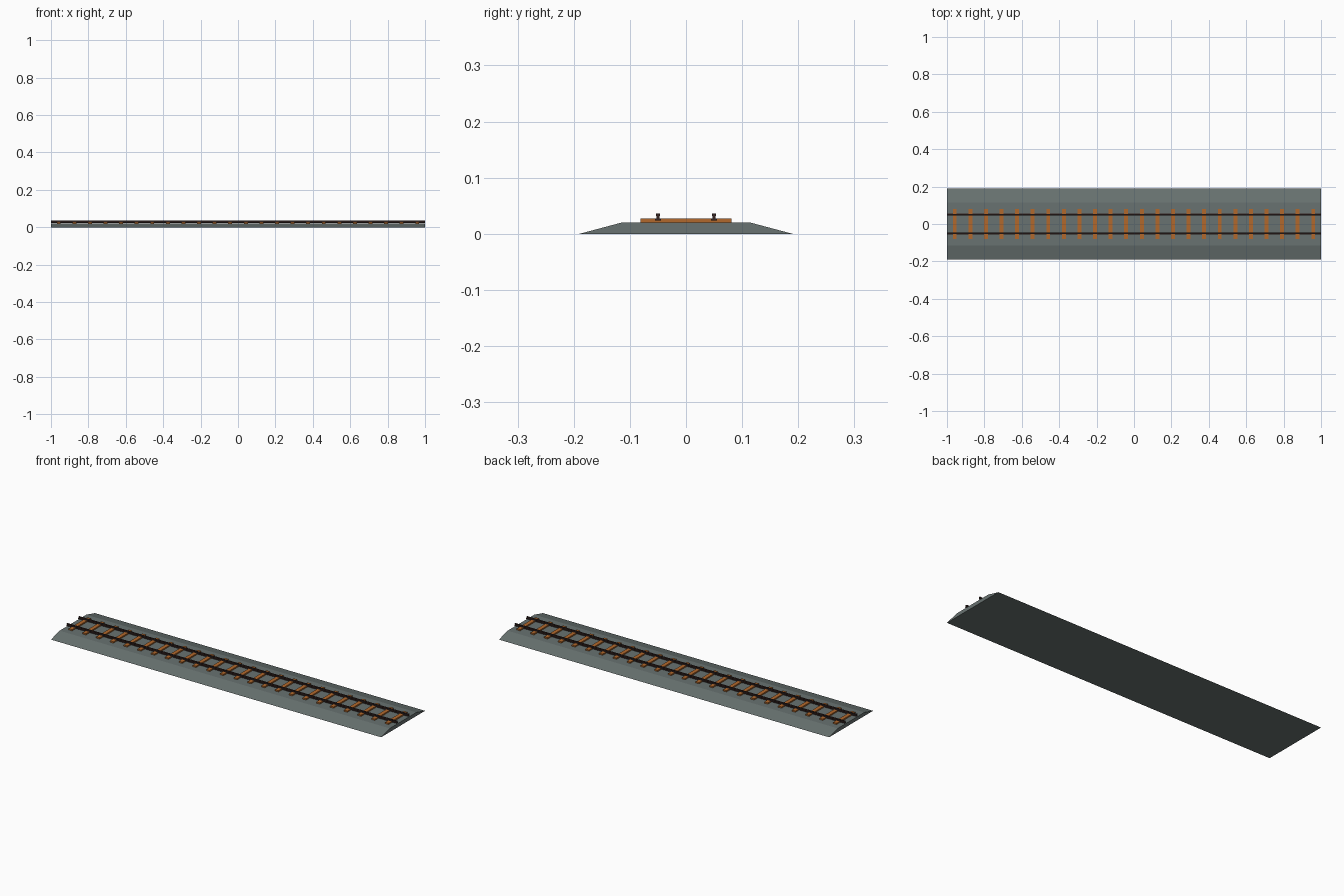
import bpy

if "Cube" in bpy.data.objects:
    bpy.data.objects.remove(bpy.data.objects["Cube"])

LENGTH = 2.0
SLEEPERS = 24


def material(name, color):
    m = bpy.data.materials.new(name)
    m.diffuse_color = (*color, 1)
    m.use_nodes = True
    m.node_tree.nodes["Principled BSDF"].inputs["Base Color"].default_value = m.diffuse_color
    return m


def extrude_x(name, profile, x, length, mat):
    """Closed prism: a (y, z) outline swept along x, centred on x."""
    n = len(profile)
    verts = [(x + s * length / 2, y, z) for s in (-1, 1) for y, z in profile]
    faces = [tuple(reversed(range(n))), tuple(range(n, 2 * n))]
    faces += [(i, (i + 1) % n, n + (i + 1) % n, n + i) for i in range(n)]
    mesh = bpy.data.meshes.new(name)
    mesh.from_pydata(verts, [], faces)
    mesh.materials.append(mat)
    obj = bpy.data.objects.new(name, mesh)
    bpy.context.collection.objects.link(obj)
    return obj


def mirrored(half, y=0.0):
    """Complete a symmetric outline from its right half, bottom to top."""
    return [(y + w, z) for w, z in half] + [(y - w, z) for w, z in reversed(half)]


stone = material("stone", (0.14, 0.17, 0.165))
wood = material("wood", (0.45, 0.14, 0.025))
steel = material("steel", (0.035, 0.018, 0.016))

# Gravel bed with sloping shoulders
extrude_x("ballast", mirrored([(0.19, 0), (0.115, 0.02)]), 0, LENGTH, stone)

# Evenly spaced cross sleepers
pitch = LENGTH / SLEEPERS
for i in range(SLEEPERS):
    x = -LENGTH / 2 + pitch * (i + 0.5)
    extrude_x(f"sleeper_{i + 1}", mirrored([(0.081, 0.019), (0.081, 0.027)]), x, 0.021, wood)

# Two rails with foot, web and head
rail = [(0.005, 0.024), (0.005, 0.0265), (0.0025, 0.028),
        (0.0025, 0.031), (0.0038, 0.032), (0.0038, 0.036)]
for side, y in (("left", -0.05), ("right", 0.05)):
    extrude_x(f"rail_{side}", mirrored(rail, y), 0, LENGTH, steel)
